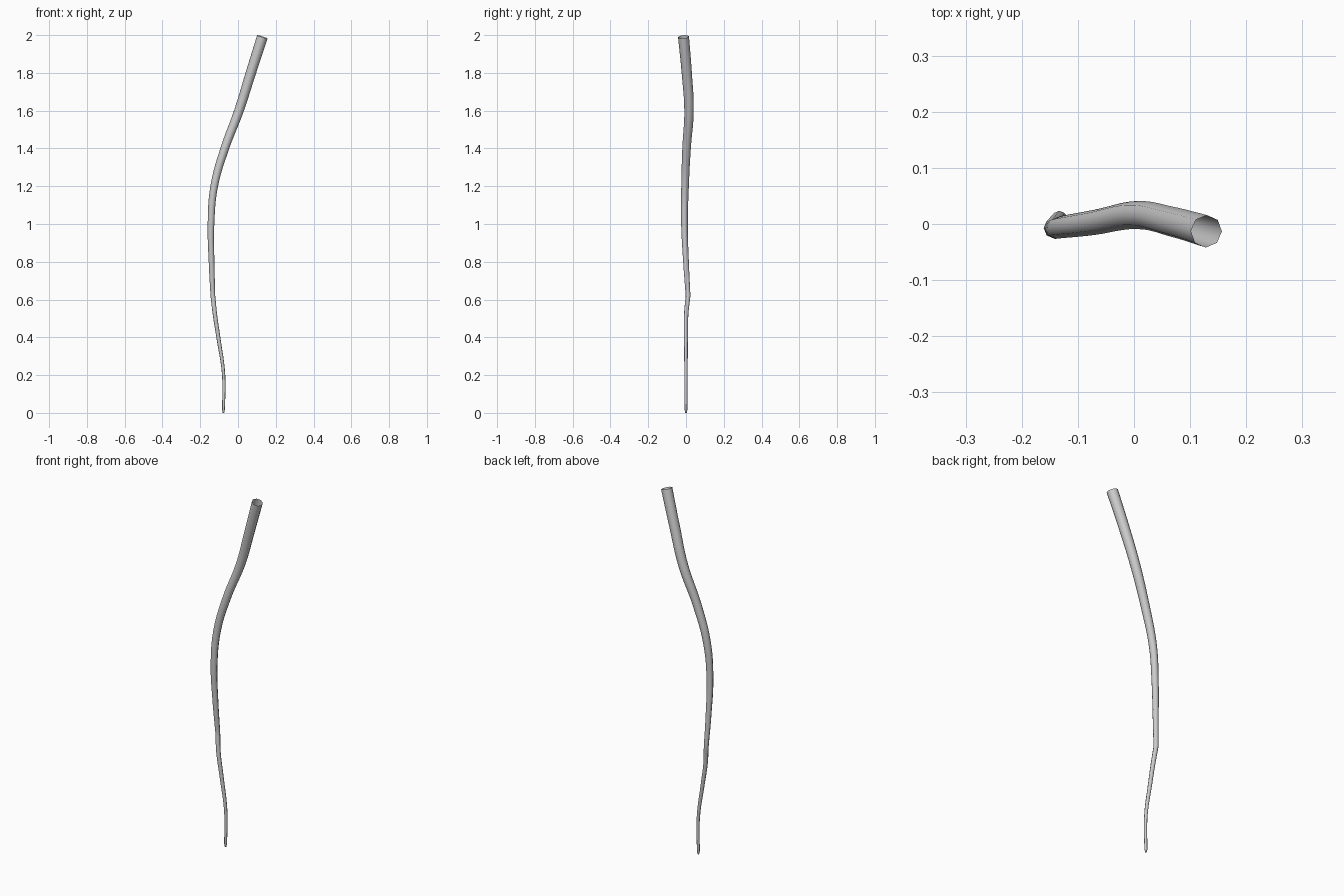
import bpy

if "Cube" in bpy.data.objects:
    bpy.data.objects.remove(bpy.data.objects["Cube"])

# Centre line of the tapering stem: x, y, z, radius
path = [
    (-0.077, 0.000, 0.000, 0.004),
    (-0.077, 0.000, 0.018, 0.0075),
    (-0.076, 0.000, 0.200, 0.0085),
    (-0.104, 0.000, 0.400, 0.0105),
    (-0.122, 0.001, 0.520, 0.0115),
    (-0.133, 0.011, 0.620, 0.0125),
    (-0.140, 0.000, 0.800, 0.0150),
    (-0.143, -0.008, 1.000, 0.0175),
    (-0.126, -0.005, 1.200, 0.0200),
    (-0.070, 0.003, 1.400, 0.0225),
    (0.005, 0.016, 1.600, 0.0250),
    (0.068, 0.004, 1.800, 0.0270),
    (0.129, -0.013, 1.991, 0.0290),
]

# Octagonal tube swept along the path, open at the thick end
curve = bpy.data.curves.new("stem", "CURVE")
curve.dimensions = "3D"
curve.bevel_depth = 1.0
curve.bevel_resolution = 2
curve.resolution_u = 6
spline = curve.splines.new("BEZIER")
spline.bezier_points.add(len(path) - 1)
for p, (x, y, z, r) in zip(spline.bezier_points, path):
    p.co = (x, y, z)
    p.radius = r
    p.handle_left_type = p.handle_right_type = "AUTO"
# Slight kink in the lower stem
kink = spline.bezier_points[5]
kink.handle_left_type = kink.handle_right_type = "VECTOR"

stem = bpy.data.objects.new("stem", curve)
bpy.context.collection.objects.link(stem)
bpy.context.view_layer.objects.active = stem
stem.select_set(True)
bpy.ops.object.convert(target="MESH")
stem = bpy.context.object

# Close the thin tip
import bmesh
bm = bmesh.new()
bm.from_mesh(stem.data)
tip = [e for e in bm.edges if e.is_boundary and e.verts[0].co.z < 0.1]
bmesh.ops.holes_fill(bm, edges=tip, sides=0)
bm.to_mesh(stem.data)
bm.free()
bpy.ops.object.shade_smooth_by_angle(angle=1.0)
